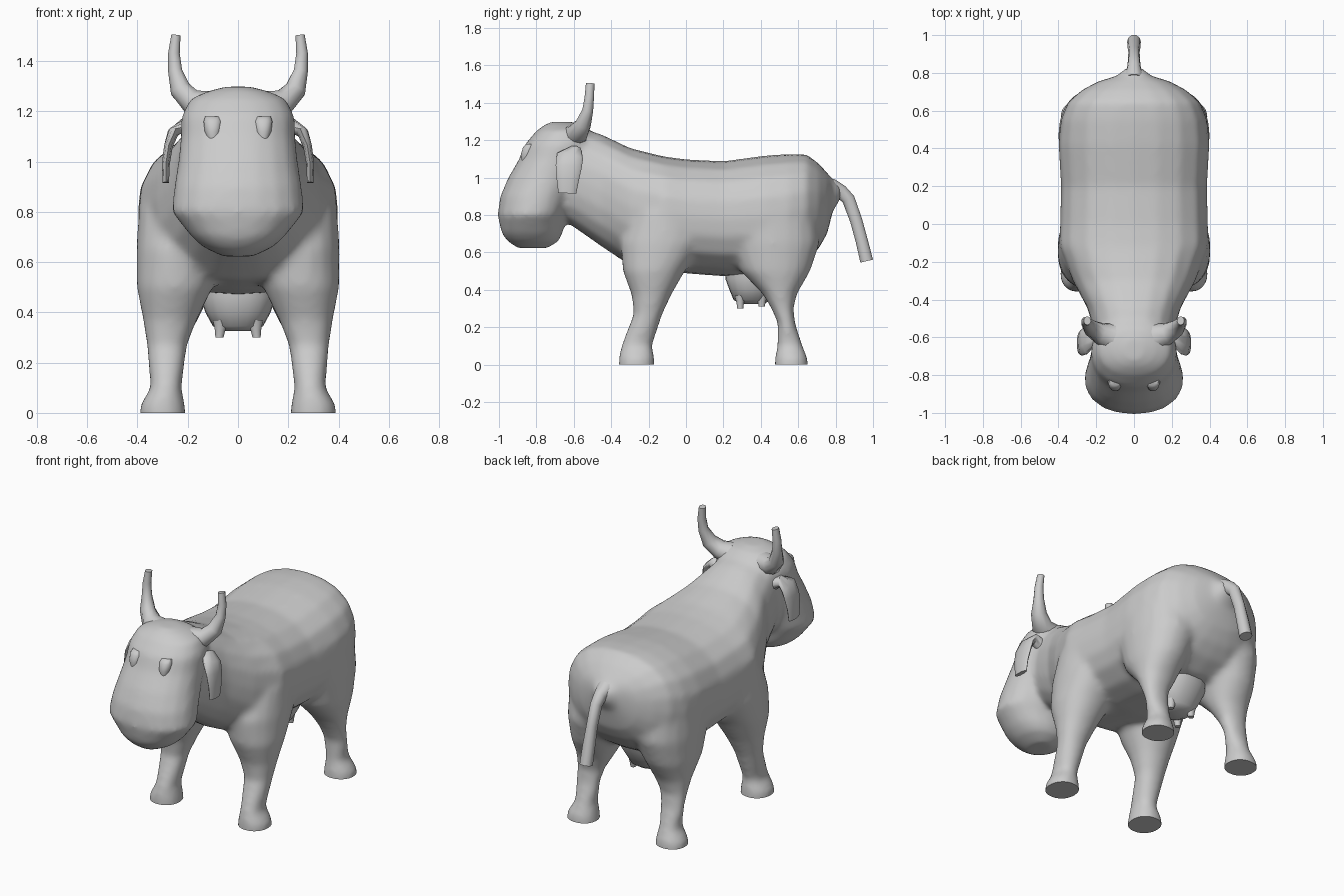
import bpy, bmesh, math
from mathutils import Vector

if "Cube" in bpy.data.objects:
    bpy.data.objects.remove(bpy.data.objects["Cube"])


def ring(c, u, v, power=2.0, n=20):
    """Rounded cross-section around c with half-axes u and v."""
    pts = []
    for i in range(n):
        a = 2 * math.pi * i / n
        ca, sa = math.cos(a), math.sin(a)
        k = (abs(ca) ** power + abs(sa) ** power) ** (-1 / power)
        pts.append(Vector(c) + Vector(u) * ca * k + Vector(v) * sa * k)
    return pts


def loft(bm, rings):
    """Skin a list of rings into one closed tube."""
    loops = [[bm.verts.new(p) for p in r] for r in rings]
    n = len(loops[0])
    faces = [bm.faces.new(loops[0][::-1]), bm.faces.new(loops[-1])]
    for a, b in zip(loops, loops[1:]):
        for i in range(n):
            j = (i + 1) % n
            faces.append(bm.faces.new((a[i], a[j], b[j], b[i])))
    bmesh.ops.recalc_face_normals(bm, faces=faces)


def slices(bm, rows, side=1, power=2.4):
    """Loft horizontal slices: z, y front, y back, x inner, x outer."""
    loft(bm, [ring((side * (x0 + x1) / 2, (y0 + y1) / 2, z),
                   ((x1 - x0) / 2, 0, 0), (0, (y1 - y0) / 2, 0), power)
              for z, y0, y1, x0, x1 in rows])


def sweep(bm, rows, side=1, axis=(0, 1, 0), n=10):
    """Tube along a path: x, y, z, half-size along axis, half-thickness across it."""
    pts = [Vector((side * r[0], r[1], r[2])) for r in rows]
    ref = Vector(axis)
    rings = []
    for i, r in enumerate(rows):
        t = (pts[min(i + 1, len(pts) - 1)] - pts[max(i - 1, 0)]).normalized()
        u = (ref - t * ref.dot(t)).normalized()
        rings.append(ring(pts[i], u * r[3], t.cross(u) * r[4], 2.2, n))
    loft(bm, rings)


def finish(bm, name):
    me = bpy.data.meshes.new(name)
    bm.to_mesh(me)
    bm.free()
    ob = bpy.data.objects.new(name, me)
    bpy.context.collection.objects.link(ob)
    return ob


def smooth_edges(ob, angle=50):
    bpy.ops.object.select_all(action='DESELECT')
    ob.select_set(True)
    bpy.context.view_layer.objects.active = ob
    bpy.ops.object.shade_smooth_by_angle(angle=math.radians(angle))


# Torso, neck and tail root: y, top z, bottom z, half width
bm = bmesh.new()
torso = [(-.70, 1.24, .80, .18), (-.60, 1.275, .735, .205), (-.45, 1.23, .63, .245),
         (-.30, 1.158, .53, .325), (-.12, 1.113, .505, .396), (0, 1.097, .487, .392),
         (.20, 1.087, .472, .387), (.42, 1.117, .47, .40), (.55, 1.126, .49, .388),
         (.645, 1.124, .55, .35), (.71, 1.075, .62, .275), (.755, 1.025, .70, .19),
         (.785, .99, .82, .09), (.83, .955, .89, .04)]
loft(bm, [ring((0, y, (t + b) / 2), (w, 0, 0), (0, 0, (t - b) / 2), 2.4)
          for y, t, b, w in torso])

# Head and muzzle, from chin to crown
head = [(.622, -.90, -.74, .06), (.66, -.955, -.68, .14), (.70, -.985, -.66, .185),
        (.80, -1.008, -.64, .264), (.90, -.993, -.60, .254), (1.0, -.95, -.55, .238),
        (1.1, -.892, -.50, .228), (1.18, -.86, -.48, .226), (1.25, -.80, -.51, .19),
        (1.28, -.76, -.55, .12), (1.298, -.72, -.61, .05)]
slices(bm, [(z, a, b, -w, w) for z, a, b, w in head], 1, 2.2)

# Legs, running below the floor so the soles can be cut flat
front_leg = [(-.05, -.36, -.168, .205, .392), (.03, -.36, -.168, .21, .39),
             (.10, -.347, -.181, .225, .348), (.27, -.28, -.126, .202, .363),
             (.37, -.29, -.08, .163, .378), (.50, -.338, -.005, .10, .403),
             (.65, -.35, .10, .06, .405), (.82, -.29, .10, .06, .394),
             (.95, -.20, .05, .06, .30)]
rear_leg = [(-.05, .473, .655, .205, .392), (.03, .475, .652, .21, .39),
            (.10, .487, .624, .225, .348), (.22, .491, .584, .212, .358),
            (.30, .456, .575, .197, .363), (.38, .408, .595, .153, .373),
            (.50, .29, .665, .10, .393), (.65, .22, .715, .04, .401),
            (.82, .22, .70, .04, .394), (.95, .30, .64, .04, .32)]
for s in (1, -1):
    slices(bm, front_leg, s, 2.15)
    slices(bm, rear_leg, s, 2.15)
src = finish(bm, "body_source")

# Fuse the main masses into one soft skin
rm = src.modifiers.new("fuse", 'REMESH')
rm.mode = 'VOXEL'
rm.voxel_size = 0.016
sm = src.modifiers.new("soften", 'SMOOTH')
sm.factor = 0.5
sm.iterations = 12
dg = bpy.context.evaluated_depsgraph_get()
bm = bmesh.new()
bm.from_object(src, dg)
bpy.data.objects.remove(src)
bmesh.ops.bisect_plane(bm, geom=bm.verts[:] + bm.edges[:] + bm.faces[:], dist=1e-5,
                       plane_co=(0, 0, 0), plane_no=(0, 0, 1), clear_inner=True)
bmesh.ops.holes_fill(bm, edges=[e for e in bm.edges if e.is_boundary], sides=0)
smooth_edges(finish(bm, "body"))

# Horns, ears and eyelids, one per side
for s, label in ((1, "left"), (-1, "right")):
    bm = bmesh.new()
    sweep(bm, [(.11, -.60, 1.222, .075, .06), (.18, -.58, 1.235, .058, .052),
               (.228, -.55, 1.285, .043, .043), (.25, -.525, 1.36, .029, .029),
               (.255, -.517, 1.43, .025, .024), (.247, -.512, 1.503, .023, .019)], s)
    smooth_edges(finish(bm, "horn_" + label))
    bm = bmesh.new()
    sweep(bm, [(.17, -.59, 1.11, .035, .04), (.222, -.60, 1.14, .045, .03),
               (.258, -.62, 1.115, .072, .022), (.277, -.627, 1.06, .07, .018),
               (.287, -.632, .99, .06, .016), (.287, -.635, .916, .048, .013)], s)
    smooth_edges(finish(bm, "ear_" + label))
    bm = bmesh.new()
    slices(bm, [(1.08, -.875, -.80, .08, .12), (1.12, -.884, -.80, .067, .133),
                (1.16, -.872, -.80, .063, .137), (1.18, -.855, -.79, .07, .13)], s)
    smooth_edges(finish(bm, "eyelid_" + label), 60)

# Tail
bm = bmesh.new()
sweep(bm, [(0, .77, .95, .055, .05), (0, .83, .922, .036, .04), (0, .868, .885, .032, .036),
           (0, .91, .77, .03, .034), (0, .94, .66, .035, .034),
           (0, .966, .553, .036, .036)], 1, (1, 0, 0))
smooth_edges(finish(bm, "tail"))

# Udder with four teats
bm = bmesh.new()
slices(bm, [(.325, .29, .42, -.06, .06), (.345, .255, .45, -.10, .10),
            (.40, .232, .48, -.13, .13), (.46, .21, .52, -.15, .15),
            (.54, .22, .54, -.15, .15)])
for s in (1, -1):
    for y, z in ((.29, .30), (.405, .31)):
        slices(bm, [(z, y - .016, y + .016, .058, .09),
                    (.33, y - .02, y + .02, .05, .092),
                    (.37, y - .03, y + .03, .04, .10)], s, 2)
smooth_edges(finish(bm, "udder"))
